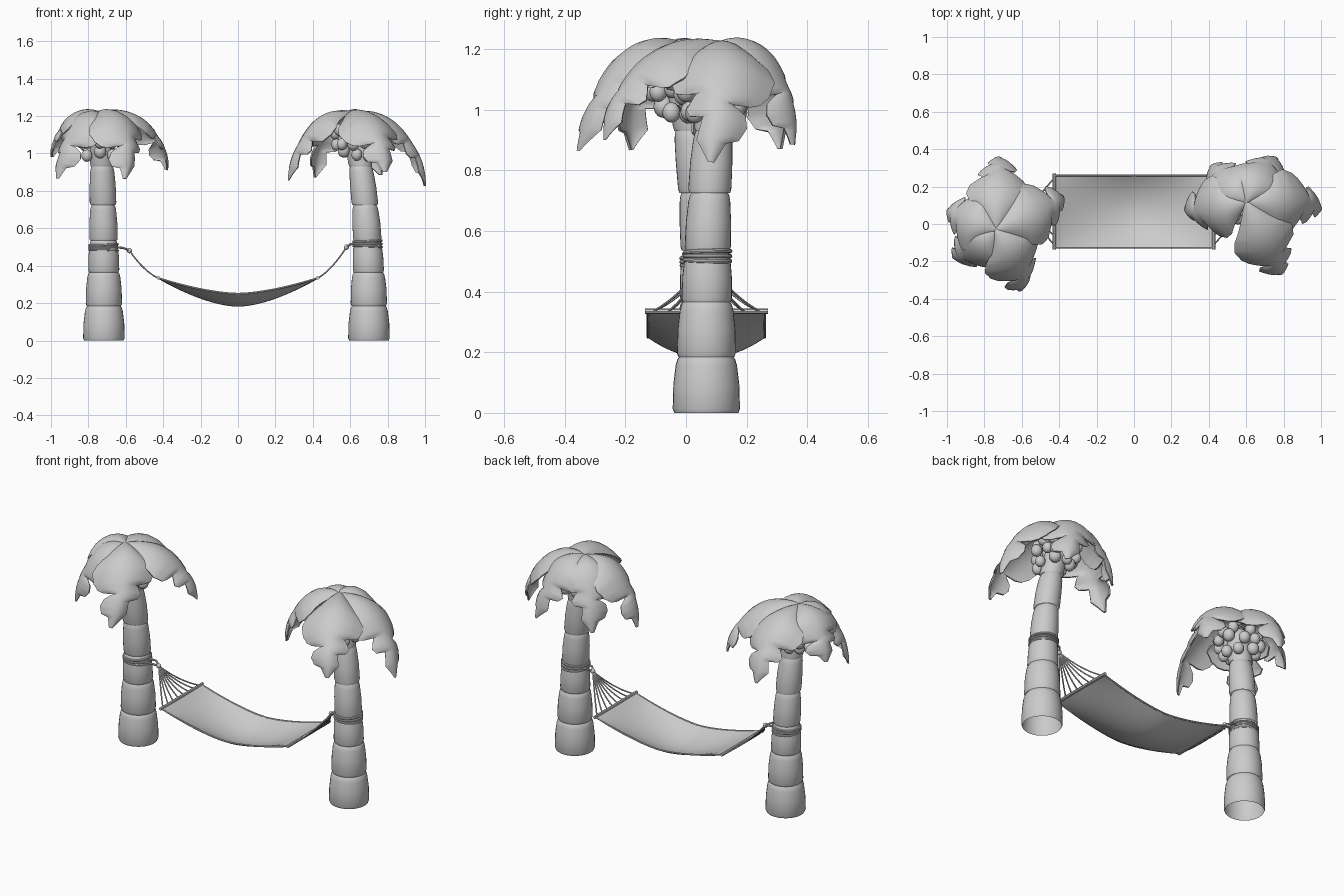
import bpy, bmesh, math, random
from mathutils import Vector

random.seed(4)
if "Cube" in bpy.data.objects:
    bpy.data.objects.remove(bpy.data.objects["Cube"], do_unlink=True)

grey = bpy.data.materials.new("plain_grey")
grey.use_nodes = True
grey.diffuse_color = (0.6, 0.6, 0.6, 1)
grey.node_tree.nodes["Principled BSDF"].inputs["Base Color"].default_value = (0.6, 0.6, 0.6, 1)


def finish(obj, angle=40):
    """Apply modifiers, colour and shade one object."""
    bpy.ops.object.select_all(action='DESELECT')
    obj.select_set(True)
    bpy.context.view_layer.objects.active = obj
    bpy.ops.object.convert(target='MESH')
    obj = bpy.context.object
    obj.data.materials.clear()
    obj.data.materials.append(grey)
    bpy.ops.object.shade_smooth_by_angle(angle=math.radians(angle))
    return obj


def from_bmesh(name, bm):
    bmesh.ops.recalc_face_normals(bm, faces=bm.faces[:])
    mesh = bpy.data.meshes.new(name)
    bm.to_mesh(mesh)
    bm.free()
    obj = bpy.data.objects.new(name, mesh)
    bpy.context.collection.objects.link(obj)
    return obj


def grid_surface(name, rows, thickness):
    """Skin a grid of points and give it thickness."""
    bm = bmesh.new()
    vs = [[bm.verts.new(p) for p in row] for row in rows]
    for a, b in zip(vs, vs[1:]):
        for i in range(len(a) - 1):
            bm.faces.new((a[i], a[i + 1], b[i + 1], b[i]))
    obj = from_bmesh(name, bm)
    mod = obj.modifiers.new("thickness", 'SOLIDIFY')
    mod.thickness, mod.offset = thickness, 0
    return finish(obj)


def rope(name, points, radius):
    curve = bpy.data.curves.new(name, 'CURVE')
    curve.dimensions = '3D'
    curve.bevel_depth, curve.bevel_resolution = radius, 2
    curve.use_fill_caps = True
    line = curve.splines.new('POLY')
    line.points.add(len(points) - 1)
    for p, co in zip(line.points, points):
        p.co = (*co, 1)
    obj = bpy.data.objects.new(name, curve)
    bpy.context.collection.objects.link(obj)
    return finish(obj)


def ball(name, place, radius, stretch=1):
    bpy.ops.mesh.primitive_uv_sphere_add(segments=16, ring_count=10, radius=radius, location=place)
    obj = bpy.context.object
    obj.name = name
    obj.scale.z = stretch
    return finish(obj)


def lookup(keys, t):
    """Straight-line interpolation through (t, value) keys."""
    for (t0, v0), (t1, v1) in zip(keys, keys[1:]):
        if t <= t1:
            return v0 + (v1 - v0) * (t - t0) / (t1 - t0)
    return keys[-1][1]


# Trunk: stacked, slightly bulging hollow sections along a leaning axis, open at the foot
LEVELS = [0, 0.185, 0.365, 0.535, 0.725, 0.93, 1.14]
RADII = [0.111, 0.097, 0.083, 0.076, 0.071, 0.064]
BULGE = [(0.0, 0.95), (0.07, 1.0), (0.5, 0.98), (0.85, 0.91), (0.95, 0.86), (1.02, 0.78)]


def trunk(side, axis):
    for n, (z0, z1, r) in enumerate(zip(LEVELS, LEVELS[1:], RADII)):
        bm = bmesh.new()
        rings = []
        for f, s in BULGE:
            c = axis(z0 + f * (z1 - z0))
            rings.append([bm.verts.new(c + Vector((math.cos(a), math.sin(a), 0)) * r * s)
                          for a in (2 * math.pi * k / 32 for k in range(32))])
        for a, b in zip(rings, rings[1:]):
            for i in range(32):
                j = (i + 1) % 32
                bm.faces.new((a[i], a[j], b[j], b[i]))
        finish(from_bmesh(f"{side}_trunk_section_{n + 1}", bm))


# Frond: broad arching leaf with a narrow neck and a barbed tail
EDGE_A = [(0, 0.01), (0.12, 0.07), (0.3, 0.15), (0.43, 0.175), (0.56, 0.16), (0.63, 0.13), (0.66, 0.045),
          (0.72, 0.09), (0.8, 0.1), (0.88, 0.08), (0.9, 0.04), (1, 0.012)]
EDGE_B = [(0, 0.01), (0.12, 0.07), (0.3, 0.145), (0.43, 0.165), (0.55, 0.145), (0.58, 0.075),
          (0.66, 0.105), (0.72, 0.09), (0.74, 0.045), (0.88, 0.055), (1, 0.004)]


def frond(name, centre, degrees, length, drop, width, bend, flip):
    a = math.radians(degrees)
    out = Vector((math.cos(a), math.sin(a), 0))
    across = Vector((-out.y, out.x, 0))
    up = Vector((0, 0, 1))
    edges = (EDGE_B, EDGE_A) if flip else (EDGE_A, EDGE_B)

    def spine(t):
        arch = 0.03 * math.sin(math.pi * min(1, t * 1.6))
        return (centre + out * length * math.sin(t * math.pi / 2)
                + up * (arch - drop * t ** 1.75) + across * bend * t ** 3)

    rows = []
    for k in range(51):
        t = k / 50
        run = (spine(t + 0.01) - spine(max(0, t - 0.01))).normalized()
        normal = run.cross(across).normalized()
        if normal.dot(up + out) < 0:
            normal = -normal
        row = []
        for i in range(-4, 5):
            u = i / 4
            w = width * lookup(edges[u > 0], t)
            row.append(spine(t) + across * u * w * 0.95 - normal * w * 0.5 * u * u)
        rows.append(row)
    grid_surface(name, rows, 0.008)


# Palms: (side, base x, lean, rope height, fronds as angle / length / drop / width / sideways bend)
PALMS = [
    ("right", -0.717, (-0.02, -0.095), 0.498,
     [(88, 0.39, 0.33, 1.05, 0), (22, 0.4, 0.31, 1.05, 0.03), (-54, 0.34, 0.36, 1.05, -0.08),
      (-139, 0.27, 0.35, 1.05, -0.04), (158, 0.28, 0.24, 1.05, 0)]),
    ("left", 0.70, (-0.095, 0.05), 0.517,
     [(194, 0.33, 0.36, 1.05, -0.04), (134, 0.27, 0.35, 1, 0), (66, 0.28, 0.34, 1.05, -0.05),
      (0, 0.4, 0.39, 1.05, -0.04), (-64, 0.43, 0.32, 1.05, 0)]),
]
MID = 0.067

for side, base_x, lean, tie_z, leaves in PALMS:
    def axis(z):
        f = (z / 1.2) ** 3
        return Vector((base_x + lean[0] * f, MID + lean[1] * f, z))

    trunk(side, axis)
    crown = axis(1.217)
    for n, leaf in enumerate(leaves):
        top = crown + Vector((0, 0, 0.004 * (n % 3)))
        frond(f"{side}_frond_{n + 1}", top, *leaf, n % 2)

    # Coconuts in staggered rings under the crown
    for ring, (z, reach, count) in enumerate([(1.0, 0.085, 7), (1.06, 0.11, 9), (1.115, 0.105, 8)]):
        for k in range(count):
            a = 2 * math.pi * (k + ring / 2) / count + random.uniform(-0.15, 0.15)
            spot = axis(z + random.uniform(-0.015, 0.015))
            spot += Vector((math.cos(a), math.sin(a), 0)) * reach
            ball(f"{side}_coconut_{ring + 1}_{k + 1}", spot, random.uniform(0.028, 0.034), 1.12)

    # Rope wound around the trunk
    for n in range(3):
        bpy.ops.mesh.primitive_torus_add(
            location=axis(tie_z + (n - 1) * 0.014), rotation=(0.03 * (n - 1), 0.04 * (1 - n), 0),
            major_radius=0.075, minor_radius=0.007, major_segments=40, minor_segments=8)
        bpy.context.object.name = f"{side}_rope_ring_{n + 1}"
        finish(bpy.context.object)

    # Tie rope, knot, fan of cords and spreader bar
    s = 1 if base_x > 0 else -1
    knot = Vector((s * 0.58, MID, tie_z - 0.018))
    for dy in (-0.012, 0.012):
        start = axis(tie_z) + Vector((-s * 0.074, dy * 2, 0))
        rope(f"{side}_tie_rope", [start, (start + knot) / 2 + Vector((0, dy, 0.006)), knot], 0.006)
    ball(f"{side}_knot", knot, 0.014)
    for k in range(8):
        end = Vector((s * 0.43, MID + 0.175 * (k / 3.5 - 1), 0.335))
        points = [knot.lerp(end, t) - Vector((0, 0, 0.07 * t * (1 - t))) for t in (j / 8 for j in range(9))]
        rope(f"{side}_cord_{k + 1}", points, 0.004)
    rope(f"{side}_spreader_bar", [(s * 0.427, MID - 0.203, 0.335), (s * 0.427, MID + 0.203, 0.335)], 0.009)


# Hammock cloth: sagging along its length and bellied across
def cloth_point(x, v):
    f = abs(x) / 0.43
    edge = 0.25 + 0.085 * f ** 1.6
    return Vector((x, MID + 0.192 * v, edge - 0.067 * (1 - f ** 1.7) * (1 - v * v)))


xs = [-0.43 + 0.86 * i / 32 for i in range(33)]
grid_surface("hammock_cloth", [[cloth_point(x, j / 8 - 1) for j in range(17)] for x in xs], 0.005)
for label, v in (("front", -1), ("back", 1)):
    rope(f"hammock_{label}_hem", [cloth_point(x, v) for x in xs], 0.005)
